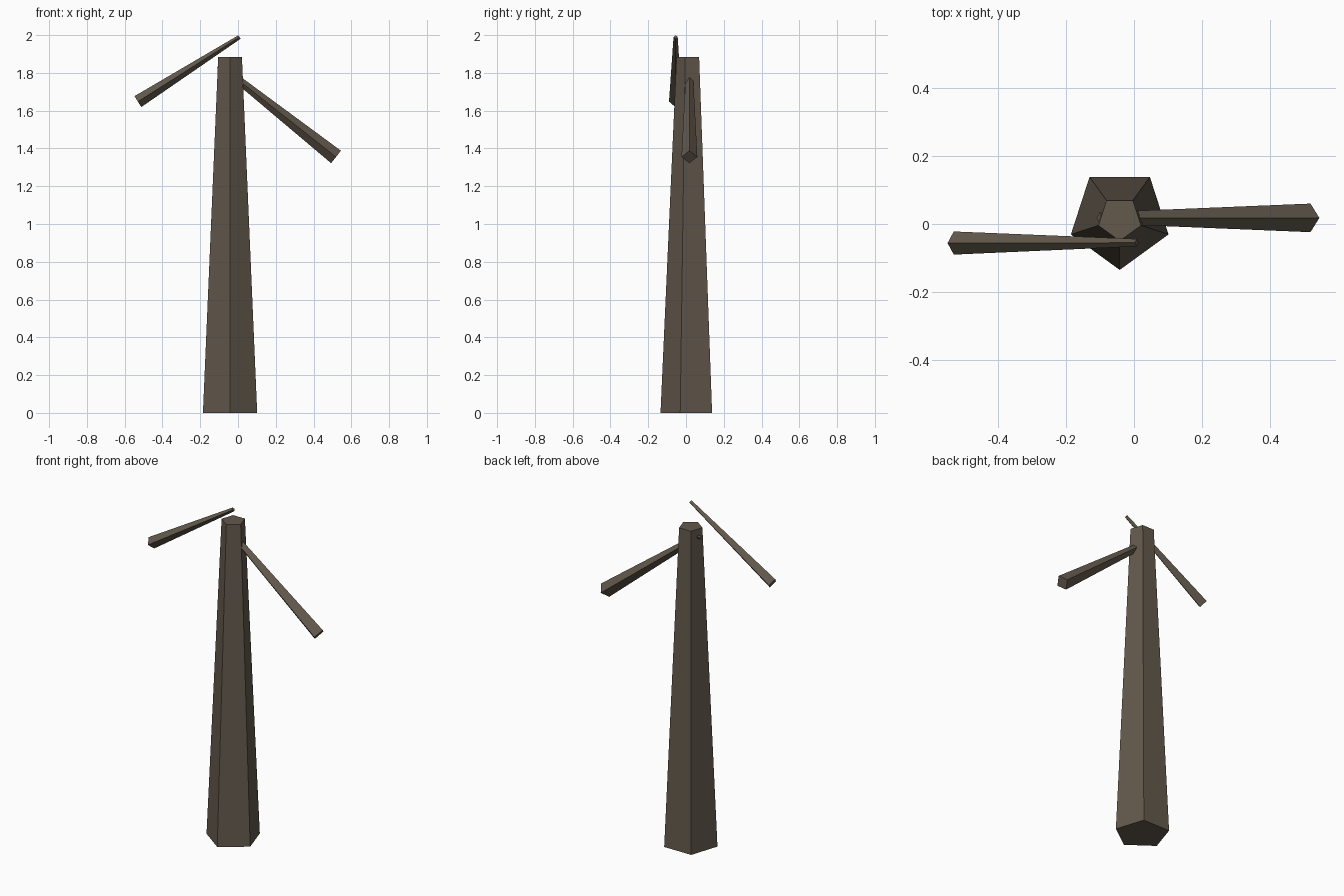
import bpy
import bmesh
import math
from mathutils import Vector

cube = bpy.data.objects.get("Cube")
if cube:
    bpy.data.objects.remove(cube, do_unlink=True)

# Dry bark colour
bark = bpy.data.materials.new("bark_brown")
bark.use_nodes = True
bark.diffuse_color = (0.125, 0.1, 0.073, 1)
shader = next(n for n in bark.node_tree.nodes if n.type == "BSDF_PRINCIPLED")
shader.inputs["Base Color"].default_value = bark.diffuse_color
shader.inputs["Roughness"].default_value = 0.9


def tapered_log(name, start, end, r_start, r_end, sides, side_axis):
    """Flat-sided tapered log; one corner of each ring points along side_axis."""
    start, end = Vector(start), Vector(end)
    u = Vector(side_axis)
    axis = (end - start).normalized()
    u = (u - axis * u.dot(axis)).normalized()
    v = axis.cross(u)
    bm = bmesh.new()
    rings = []
    for centre, radius in ((start, r_start), (end, r_end)):
        angles = [math.tau * i / sides for i in range(sides)]
        rings.append([bm.verts.new(centre + radius * (u * math.cos(a) + v * math.sin(a)))
                      for a in angles])
    low, high = rings
    for i in range(sides):
        j = (i + 1) % sides
        bm.faces.new((low[i], low[j], high[j], high[i]))
    bm.faces.new(low[::-1])
    bm.faces.new(high)
    bmesh.ops.recalc_face_normals(bm, faces=bm.faces)
    mesh = bpy.data.meshes.new(name)
    bm.to_mesh(mesh)
    bm.free()
    mesh.materials.append(bark)
    obj = bpy.data.objects.new(name, mesh)
    bpy.context.collection.objects.link(obj)
    return obj


# Five-sided trunk with a corner at the front
tapered_log("trunk", (-0.042, 0.016, 0), (-0.042, 0.016, 1.885), 0.151, 0.066, 5, (0, -1, 0))

# Four-sided branches, thicker at their drooping ends
tapered_log("left_branch", (-0.1, 0.018, 1.843), (0.519, 0.018, 1.355), 0.0165, 0.042, 4, (0, 1, 0))
tapered_log("right_branch", (0.008, -0.055, 1.99), (-0.53, -0.056, 1.648), 0.011, 0.034, 4, (0, 1, 0))
